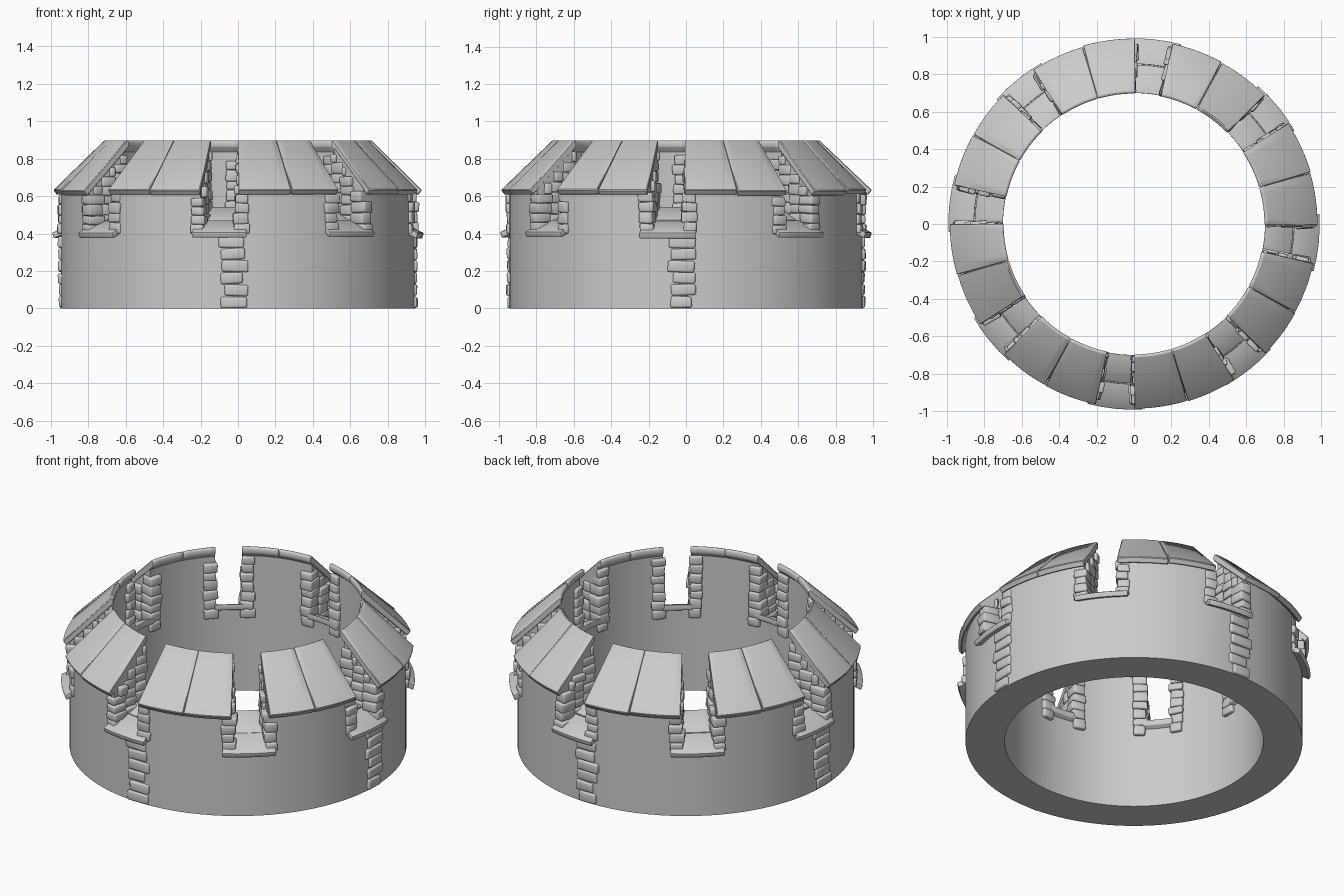
import bpy, bmesh, math, random
from mathutils import Matrix, Vector

if "Cube" in bpy.data.objects:
    bpy.data.objects.remove(bpy.data.objects["Cube"])

random.seed(7)
rad = math.radians
GAPS = [k * 45 - 6 for k in range(8)]      # centre angle of each crenel


def jit(a):
    return random.uniform(-a, a)


def sweep(bm, profile, a0, a1, n, closed=False):
    """Sweep an (r, z) profile around z from a0 to a1 degrees."""
    rings = []
    for i in range(n if closed else n + 1):
        a = rad(a0 + (a1 - a0) * i / n)
        rings.append([bm.verts.new((r * math.cos(a), r * math.sin(a), z)) for r, z in profile])
    m = len(profile)
    faces = []
    for i in range(n):
        p, q = rings[i], rings[(i + 1) % len(rings)]
        faces += [bm.faces.new((p[j], p[(j + 1) % m], q[(j + 1) % m], q[j])) for j in range(m)]
    if not closed:
        faces += [bm.faces.new(rings[0]), bm.faces.new(rings[-1])]
    bmesh.ops.recalc_face_normals(bm, faces=faces)


def brick(bm, angle, r0, r1, width, z0, z1):
    """One slightly crooked stone facing outward at an angle."""
    m = (Matrix.Rotation(rad(angle), 4, 'Z')
         @ Matrix.Translation(((r0 + r1) / 2, 0, (z0 + z1) / 2))
         @ Matrix.Rotation(jit(0.05), 4, 'X') @ Matrix.Rotation(jit(0.06), 4, 'Z')
         @ Matrix.Diagonal((r1 - r0, width, z1 - z0, 1)))
    vs = bmesh.ops.create_cube(bm, size=1, matrix=m)['verts']
    for v in vs:
        v.co += Vector((jit(.003), jit(.003), jit(.003)))


def finish(name, bm, bevel=0.0, segments=2):
    if bevel:
        edges = [e for e in bm.edges if e.calc_face_angle(0) > 0.5]
        bmesh.ops.bevel(bm, geom=edges, offset=bevel, segments=segments,
                        profile=0.5, affect='EDGES', clamp_overlap=True)
    me = bpy.data.meshes.new(name)
    bm.to_mesh(me)
    bm.free()
    ob = bpy.data.objects.new(name, me)
    bpy.context.collection.objects.link(ob)
    return ob


def smooth(ob, angle=35):
    bpy.ops.object.select_all(action='DESELECT')
    ob.select_set(True)
    bpy.context.view_layer.objects.active = ob
    bpy.ops.object.shade_smooth_by_angle(angle=rad(angle))


def sill_top(r):
    return 0.405 + 0.47 * (0.995 - r)


def roof_under(z):
    return 0.97 - (z - 0.605) * 1.04


# round wall with a sloping top, cut by eight crenels
bm = bmesh.new()
sweep(bm, [(.945, 0), (.945, .64), (.725, .855), (.725, 0)], 0, 360, 128, True)
wall = finish("wall", bm)
bm = bmesh.new()
for g in GAPS:
    sweep(bm, [(1.1, sill_top(1.1) - .015), (1.1, 1.1), (.6, 1.1), (.6, sill_top(.6) - .015)],
          g - 6.2, g + 6.2, 4)
cutter = finish("crenel_cutter", bm)
mod = wall.modifiers.new("crenels", 'BOOLEAN')
mod.operation, mod.object, mod.solver = 'DIFFERENCE', cutter, 'EXACT'
bpy.context.view_layer.objects.active = wall
wall.select_set(True)
bpy.ops.object.modifier_apply(modifier=mod.name)
bpy.data.objects.remove(cutter)
smooth(wall)

# sloping roof slabs, two per merlon
bm = bmesh.new()
for g in GAPS:
    mid = g + 22.5 + jit(.6)
    for a0, a1 in ((g + 5.9 + jit(.5), mid - .08), (mid + .08, g + 39.1 + jit(.5))):
        o, h = jit(.006), jit(.004)
        sweep(bm, [(.968 + o, .605 + h), (.988 + o, .632 + h), (.712, .9), (.697, .893), (.697, .862)],
              a0, a1, 6)
smooth(finish("roof_slabs", bm, .004, 1))

# sloping sills: a wide outer stone and a narrow inner stone
bm = bmesh.new()
for g in GAPS:
    for r0, r1, half in ((.855, .994, 8.9), (.70, .852, 6.8)):
        h = jit(.003)
        sweep(bm, [(r1 - .01, sill_top(r1) - .03 + h), (r1, sill_top(r1) + h),
                   (r0, sill_top(r0) + h), (r0, sill_top(r0) - .035 + h)],
              g - half + jit(.5), g + half + jit(.5), 4)
smooth(finish("sills", bm, .005, 2))

# stacked jamb stones on both sides of every crenel
bm = bmesh.new()
for g in GAPS:
    for side in (-1, 1):
        for r0, r1, off, width, z in ((.865, .962, 7.2, .075, .40),
                                      (.785, .870, 7.0, .055, .45),
                                      (.702, .790, 8.3, .075, .455)):
            while z < .87:
                top = min(z + random.uniform(.045, .062), .885)
                outer = min(r1 + jit(.006), roof_under(top))
                if outer - r0 > .02:
                    brick(bm, g + side * (off + jit(.35)), r0 + jit(.004), outer,
                          width + jit(.01), z, top - .001)
                z = top
smooth(finish("jamb_stones", bm, .009, 2), 50)

# stone strips on the lower wall, under every second crenel
bm = bmesh.new()
for k in range(4):
    n = 6
    for i in range(n):
        brick(bm, k * 90 - 1.2 + jit(1.1), .90, .957 + jit(.004), .13 + jit(.018),
              i * .064 + .003, (i + 1) * .064)
smooth(finish("wall_stone_strips", bm, .012, 3), 50)
